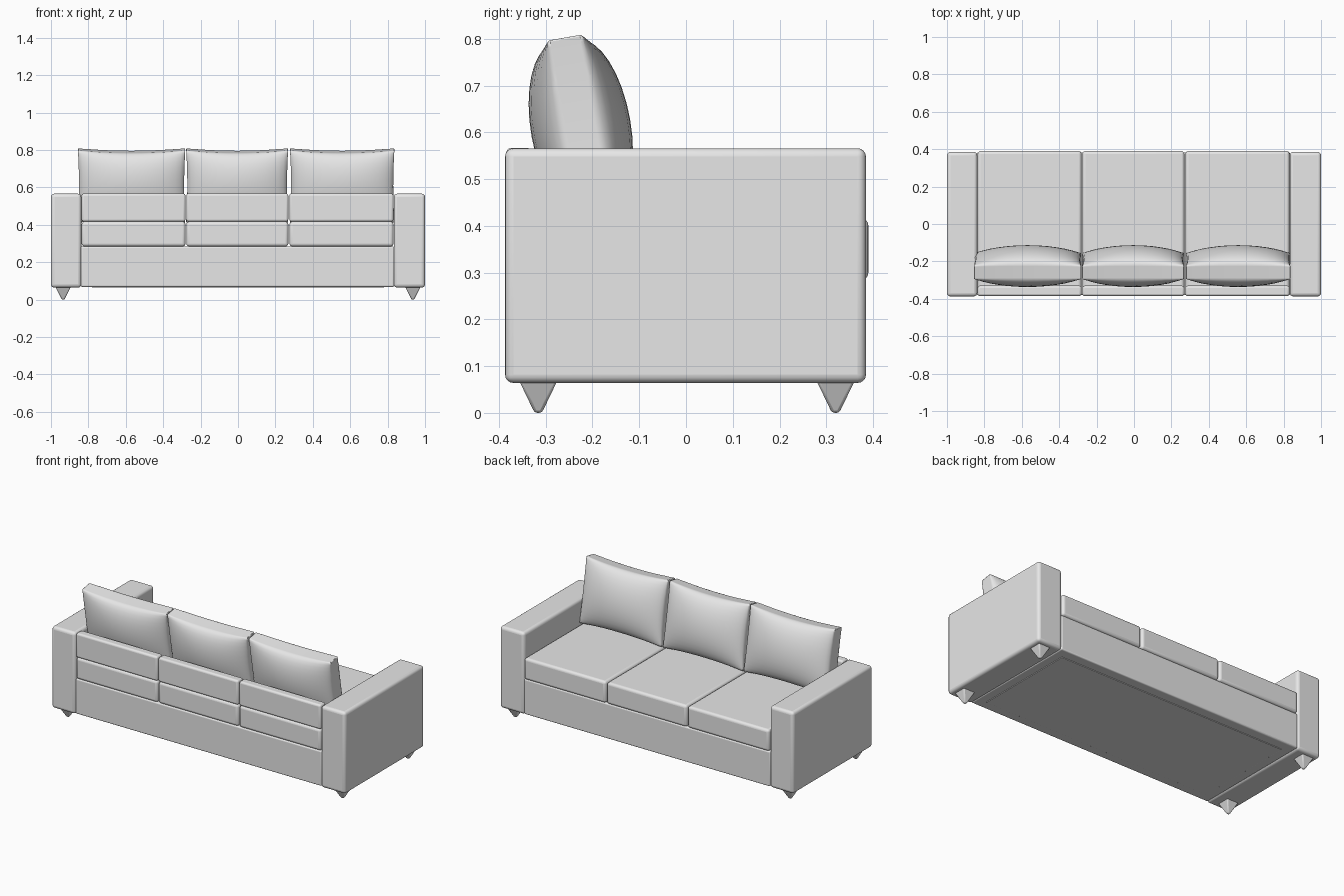
import bpy, bmesh, math
from mathutils import Matrix, Vector

default = bpy.data.objects.get("Cube")
if default:
    bpy.data.objects.remove(default, do_unlink=True)

GREY = (0.8, 0.8, 0.8, 1.0)
fabric = bpy.data.materials.new("light_grey")
fabric.use_nodes = True
fabric.diffuse_color = GREY
fabric.node_tree.nodes["Principled BSDF"].inputs["Base Color"].default_value = GREY


def finish(name, bm, bevel=0.0, segments=4, angle=35):
    """Turn a bmesh into a shaded object with optional rounded edges."""
    bmesh.ops.recalc_face_normals(bm, faces=bm.faces)
    mesh = bpy.data.meshes.new(name)
    bm.to_mesh(mesh)
    bm.free()
    mesh.materials.append(fabric)
    obj = bpy.data.objects.new(name, mesh)
    bpy.context.collection.objects.link(obj)
    if bevel:
        mod = obj.modifiers.new("Rounded edges", "BEVEL")
        mod.width = bevel
        mod.segments = segments
    bpy.ops.object.select_all(action="DESELECT")
    obj.select_set(True)
    bpy.context.view_layer.objects.active = obj
    bpy.ops.object.shade_smooth_by_angle(angle=math.radians(angle))
    return obj


def box(name, x, y, z, bevel):
    """Rounded box given its (min, max) range on each axis."""
    low, high = Vector((x[0], y[0], z[0])), Vector((x[1], y[1], z[1]))
    bm = bmesh.new()
    bmesh.ops.create_cube(bm, size=1)
    for v in bm.verts:
        v.co = (low + high) / 2 + v.co * (high - low)
    return finish(name, bm, bevel)


def pillow(name, x):
    """Plump leaning cushion with a flat seam band around its edge."""
    bm = bmesh.new()
    bmesh.ops.create_cube(bm, size=2)
    bmesh.ops.subdivide_edges(bm, edges=bm.edges[:], cuts=15, use_grid_fill=True)
    half_width = (x[1] - x[0]) / 2
    for vert in bm.verts:
        u = math.sin(vert.co.x * math.pi / 2)
        v = math.sin(vert.co.z * math.pi / 2)
        across, along = max(0, 1 - u * u), max(0, 1 - v * v)
        thick = 0.036 + 0.071 * (across * along) ** 0.55
        vert.co = (u * (half_width - 0.006 * along),
                   vert.co.y * thick,
                   v * (0.196 - 0.014 * across))
    lean = Matrix.Rotation(math.radians(10), 4, "X")
    place = Matrix.Translation(((x[0] + x[1]) / 2, -0.225, 0.61))
    bmesh.ops.transform(bm, matrix=place @ lean, verts=bm.verts)
    return finish(name, bm, 0.006, 2, 40)


def leg(name, x, y):
    """Square foot tapering down to a blunt tip."""
    bm = bmesh.new()
    bmesh.ops.create_cone(bm, cap_ends=True, segments=4, radius1=0.011,
                          radius2=0.062, depth=0.075)
    place = Matrix.Translation((x, y, 0.0375))
    turn = Matrix.Rotation(math.pi / 4, 4, "Z")
    bmesh.ops.transform(bm, matrix=place @ turn, verts=bm.verts)
    return finish(name, bm, 0.006, 2)


# Frame and arms
box("base", (-0.84, 0.835), (-0.38, 0.383), (0.068, 0.284), 0.008)
box("underside_panel", (-0.78, 0.78), (-0.32, 0.32), (0.064, 0.07), 0.002)
box("right_arm", (-1.0, -0.838), (-0.387, 0.385), (0.064, 0.566), 0.018)
box("left_arm", (0.833, 1.0), (-0.387, 0.385), (0.064, 0.566), 0.018)

# Three seats, each with a back panel and a loose pillow
seats = {"right": (-0.836, -0.281), "middle": (-0.276, 0.269), "left": (0.275, 0.831)}
pillows = {"right": (-0.856, -0.282), "middle": (-0.277, 0.268), "left": (0.278, 0.836)}
for side, span in seats.items():
    box(side + "_seat_cushion", span, (-0.384, 0.39), (0.284, 0.417), 0.016)
    box(side + "_back_panel", span, (-0.385, -0.33), (0.417, 0.567), 0.012)
    pillow(side + "_back_pillow", pillows[side])

# Feet under the arms
for side, x in (("right", -0.935), ("left", 0.935)):
    for end, y in (("front", -0.316), ("back", 0.32)):
        leg(f"{side}_{end}_leg", x, y)
